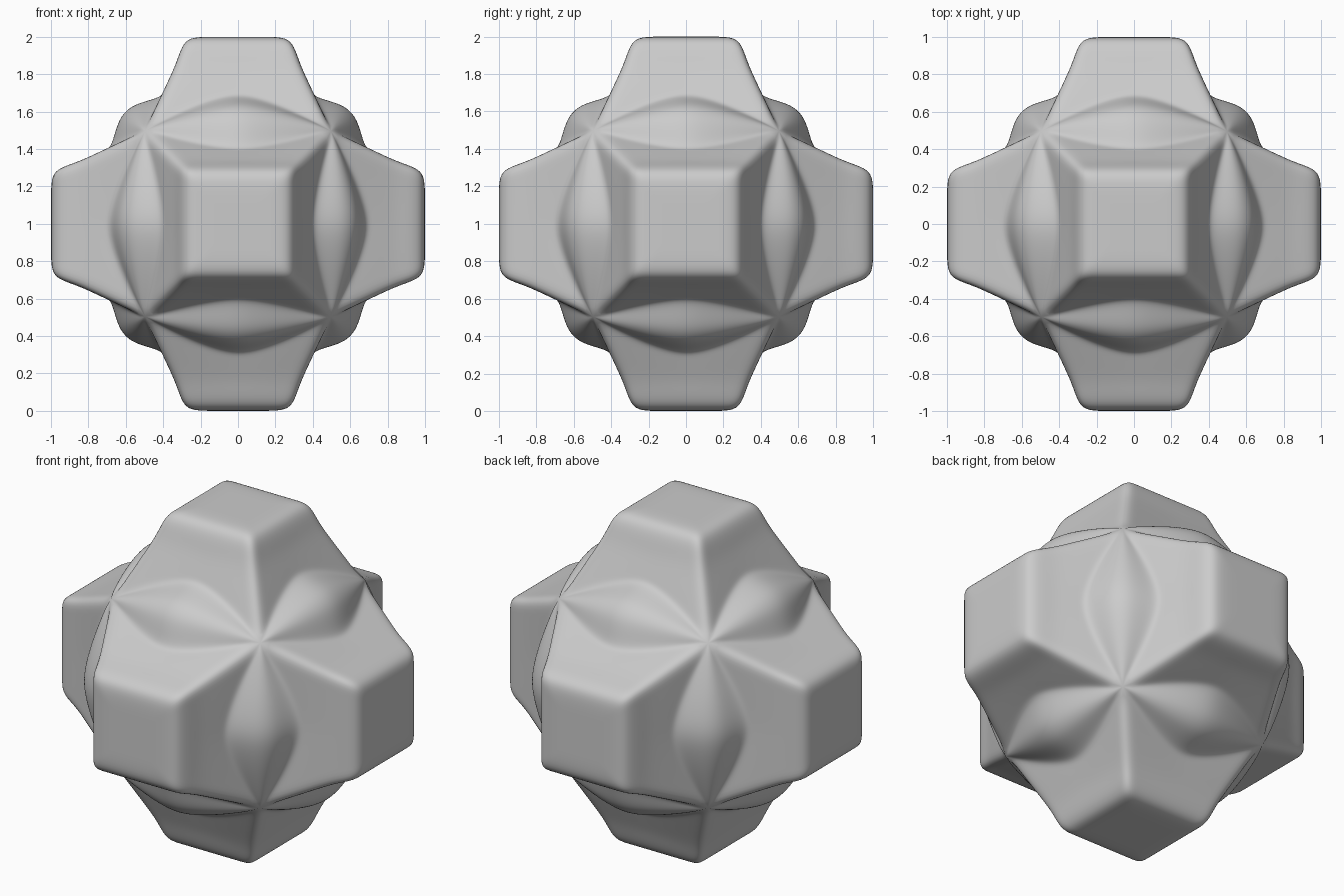
import bpy, bmesh

if "Cube" in bpy.data.objects:
    bpy.data.objects.remove(bpy.data.objects["Cube"])

N = 8                      # steps along each cube edge
CORNER = (0.5, 0.5)        # pinched cube corner, in profile coordinates

# boss profile (outward offset, height): top and rounded rim
BOSS = [(0, 1), (0.1, 1), (0.2, 1), (0.272, 0.99), (0.306, 0.935), (0.333, 0.85)]
# petal profile at mid-edge: valley, shelf, ridge (collapses into the corners)
PETAL = [(0.402, 0.69), (0.48, 0.667), (0.557, 0.643), (0.607, 0.607)]


def rows(t):
    """Profile points (offset, along, height) at position t in -1..1."""
    w = 1 - abs(t) ** 1.4
    pts = [(a, a * t, z) for a, z in BOSS]
    low = [(CORNER[0] + w * (a - CORNER[0]), 0.5 * t,
            CORNER[1] + w * (z - CORNER[1])) for a, z in PETAL]
    rim, valley = pts[-1], low[0]
    flank = [tuple(p + f * (q - p) for p, q in zip(rim, valley)) for f in (0.4, 0.8)]
    return pts + flank + low


bm = bmesh.new()
# four wedges on each of the six sides
for i in range(3):
    for j in range(3):
        if i == j:
            continue
        k = 3 - i - j
        for si in (-1, 1):
            for sj in (-1, 1):
                grid = []
                for n in range(N + 1):
                    col = []
                    for a, y, z in rows(2 * n / N - 1):
                        co = [0, 0, 0]
                        co[i], co[j], co[k] = si * z, sj * a, y
                        col.append(bm.verts.new(co))
                    grid.append(col)
                for c0, c1 in zip(grid, grid[1:]):
                    for r in range(len(c0) - 1):
                        bm.faces.new((c0[r], c1[r], c1[r + 1], c0[r + 1]))
bmesh.ops.remove_doubles(bm, verts=bm.verts, dist=0.0005)
bmesh.ops.recalc_face_normals(bm, faces=bm.faces)
for v in bm.verts:
    v.co.z += 1
for f in bm.faces:
    f.smooth = True

mesh = bpy.data.meshes.new("six_lobed_body")
bm.to_mesh(mesh)
bm.free()
body = bpy.data.objects.new("six_lobed_body", mesh)
bpy.context.collection.objects.link(body)

# soften the whole form
sub = body.modifiers.new("smooth", 'SUBSURF')
sub.levels = sub.render_levels = 2
